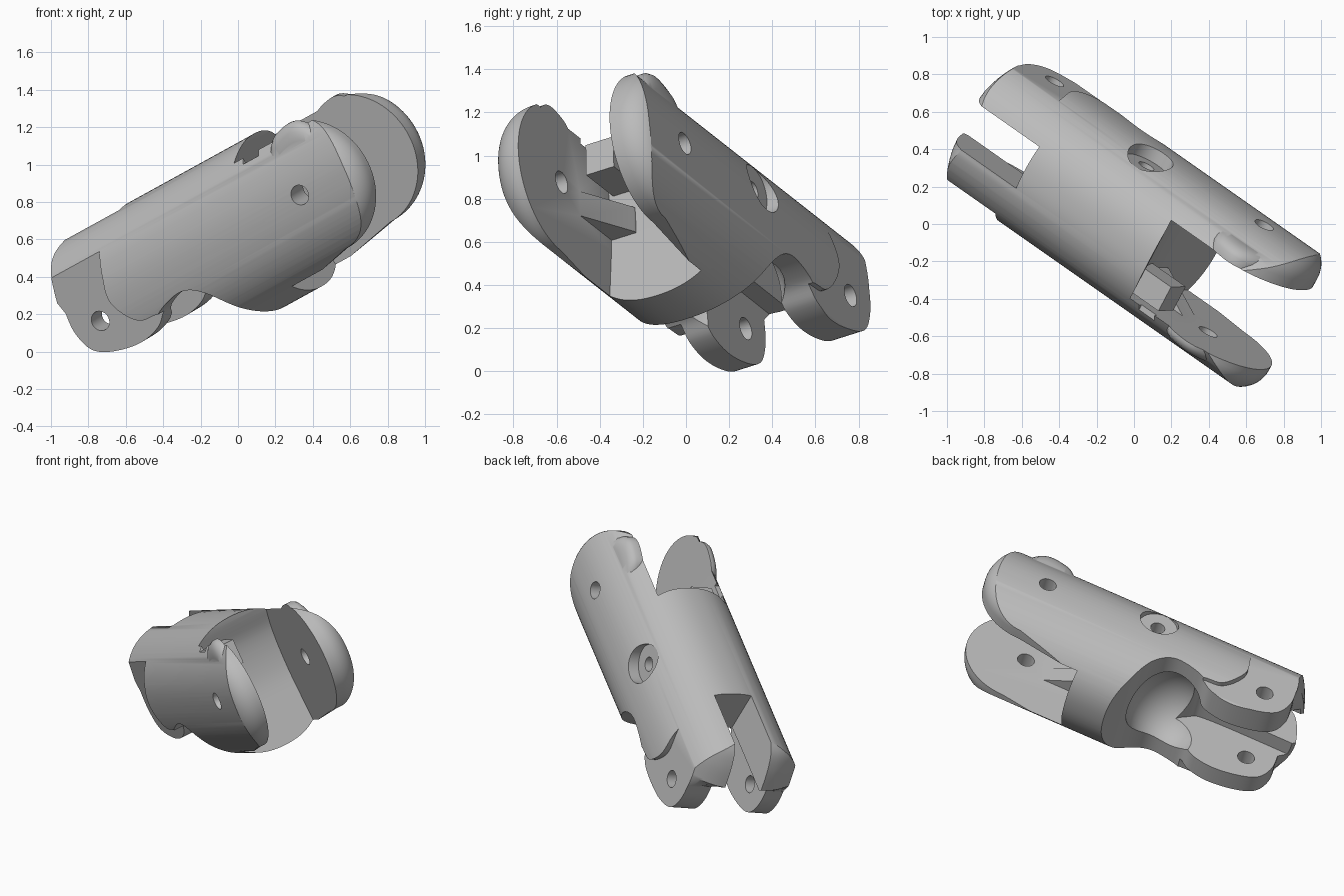
import bpy, bmesh, math
from mathutils import Matrix, Vector

old = bpy.data.objects.get("Cube")
if old:
    bpy.data.objects.remove(old, do_unlink=True)

grey = bpy.data.materials.new("light_grey")
grey.use_nodes = True
grey.diffuse_color = (0.5, 0.5, 0.5, 1)
grey.node_tree.nodes["Principled BSDF"].inputs["Base Color"].default_value = (0.5, 0.5, 0.5, 1)


# Local frame: x along the link, y along the hinge pins, z towards its back
def make_object(name, bm):
    bmesh.ops.recalc_face_normals(bm, faces=bm.faces)
    mesh = bpy.data.meshes.new(name)
    bm.to_mesh(mesh)
    bm.free()
    mesh.materials.append(grey)
    obj = bpy.data.objects.new(name, mesh)
    bpy.context.collection.objects.link(obj)
    return obj


def loft(name, rings):
    bm = bmesh.new()
    loops = [[bm.verts.new(p) for p in ring] for ring in rings]
    for one, two in zip(loops, loops[1:]):
        for i in range(len(one)):
            j = (i + 1) % len(one)
            bm.faces.new((one[i], one[j], two[j], two[i]))
    bm.faces.new(loops[0])
    bm.faces.new(loops[-1])
    return make_object(name, bm)


def at_y(profile, y):
    return [(x, y, z) for x, z in profile]


def prism(name, profile, y0, y1):
    return loft(name, [at_y(profile, y0), at_y(profile, y1)])


def arc(x, z, r, start, end, n=40):
    angles = [math.radians(start + (end - start) * i / n) for i in range(n + 1)]
    return [(x + r * math.cos(a), z + r * math.sin(a)) for a in angles]


def circle(x, z, r):
    return arc(x, z, r, 0, 360)[:-1]


def box(x0, x1, z0, z1):
    return [(x0, z0), (x1, z0), (x1, z1), (x0, z1)]


def smooth(points, steps=6):
    # Rounded open path through the given points
    out = []
    for i in range(len(points) - 1):
        p = [Vector(points[min(max(i + k, 0), len(points) - 1)]) for k in (-1, 0, 1, 2)]
        for s in range(steps):
            t = s / steps
            out.append(tuple(0.5 * (2 * p[1] + (p[2] - p[0]) * t
                             + (2 * p[0] - 5 * p[1] + 4 * p[2] - p[3]) * t * t
                             + (3 * p[1] - p[0] - 3 * p[2] + p[3]) * t ** 3)))
    return out + [points[-1]]


def combine(body, tool, operation):
    mod = body.modifiers.new(operation.lower(), "BOOLEAN")
    mod.operation, mod.object, mod.solver = operation, tool, "EXACT"
    bpy.context.view_layer.objects.active = body
    bpy.ops.object.modifier_apply(modifier=mod.name)
    bpy.data.objects.remove(tool, do_unlink=True)


# Main shell: slightly squared oval tube
def section(x, power=2.25, n=96):
    ring = []
    for i in range(n):
        c, s = math.cos(2 * math.pi * i / n), math.sin(2 * math.pi * i / n)
        r = (abs(c / 0.41) ** power + abs(s / 0.445) ** power) ** (-1 / power)
        ring.append((x, r * c, -0.065 + r * s))
    return ring


link = loft("finger_link", [section(-1.3), section(1.3)])

# Side outline with softened sides: rear hood, hinge lugs, saddle, round front
hood = smooth([(-0.9, 0.39), (-0.99, 0.33), (-1.05, 0.23), (-1.095, 0.1)])
lug = smooth([(-1.02, 0.03), (-1.03, -0.08), (-1.0, -0.19), (-0.93, -0.25), (-0.8, -0.29),
              (-0.67, -0.3), (-0.55, -0.27), (-0.45, -0.2), (-0.27, -0.165), (-0.15, -0.24),
              (-0.06, -0.4), (0.0, -0.5), (0.06, -0.6)])


def outline(y):
    s = min(max((abs(y) - 0.29) / 0.14, 0), 1)
    inset = 0.13 * (1 - math.sqrt(1 - s * s))
    front = arc(0.688, -0.018, 0.373 - inset, -90, 90)
    shift = 1.2 * max(abs(y) - 0.1, 0) ** 2
    back = [(x + shift, z) for x, z in hood]
    return at_y(back + lug + [(0.2, -0.6), (0.36, -0.45)] + front + [(0.3, 0.42), (-0.7, 0.5)], y)


soft = [0.1, 0.15, 0.2, 0.25] + [0.29 + 0.14 * math.sin(math.pi / 2 * i / 12) for i in range(13)]
combine(link, loft("outline", [outline(y) for y in [-y for y in reversed(soft)] + soft]), "INTERSECT")

# Flat outer faces of the rear lugs
flat = [(-1.3, 0.27), (-0.64, 0.25)] + smooth([(-0.67, 0.1), (-0.69, -0.04), (-0.6, -0.19),
        (-0.44, -0.23), (-0.3, -0.45)]) + [(-1.3, -0.45)]
for y in (-0.325, 0.37):
    combine(link, prism("lug_flat", flat, y, math.copysign(0.6, y)), "DIFFERENCE")

# Soft stop pads on top of the fork
pad = smooth([(0.92, 0.2), (0.85, 0.3), (0.78, 0.342), (0.69, 0.335), (0.61, 0.3), (0.54, 0.2)])
for side in (-1, 1):
    rings = [at_y([(x, z - drop) for x, z in pad], side * y)
             for y, drop in ((0.2, 0), (0.28, 0), (0.305, 0.015), (0.325, 0.05), (0.335, 0.1))]
    combine(link, loft("stop_pad", rings), "UNION")

# Front fork slot with a hollow floor
floor = smooth([(0.39, 0.6), (0.36, 0.38), (0.27, 0.18), (0.235, -0.06), (0.25, -0.3), (0.28, -0.6)])
combine(link, prism("front_slot", floor + [(1.3, -0.6), (1.3, 0.6)], -0.262, 0.235), "DIFFERENCE")
combine(link, prism("edge_notch", box(0.39, 0.5, 0.27, 0.6), -0.3, -0.2), "DIFFERENCE")

# Rear slot, wider around the hinge, and the scooped opening beneath
combine(link, prism("rear_slot", box(-1.3, -0.54, -0.7, 0.6), -0.1, 0.16), "DIFFERENCE")
under = smooth([(-1.3, 0.08), (-0.55, 0.08), (-0.4, 0.03), (-0.3, -0.1), (-0.26, -0.3), (-0.2, -0.6)])
combine(link, prism("under_slot", under + [(-1.3, -0.6)], -0.2, 0.2), "DIFFERENCE")
bm = bmesh.new()
bmesh.ops.create_uvsphere(bm, u_segments=48, v_segments=24, radius=1,
                          matrix=Matrix.Translation((-0.32, 0, -0.22))
                          @ Matrix.Diagonal((0.26, 0.3, 0.26, 1)))
combine(link, make_object("scoop", bm), "DIFFERENCE")

# Cord tab and sloped rib inside the fork
combine(link, prism("cord_tab", box(0.18, 0.49, 0.1, 0.26), -0.24, -0.09), "UNION")
rib = [(0.18, -0.28), (0.55, -0.28), (0.25, -0.13), (0.18, -0.13)]
combine(link, loft("cord_rib", [[(x, y, z) for x, y in rib] for z in (-0.12, 0.01)]), "UNION")

# Pin holes and the recessed screw hole
for x, z in ((0.676, -0.018), (-0.853, -0.095)):
    combine(link, prism("pin_hole", circle(x, z, 0.054), -0.7, 0.7), "DIFFERENCE")
combine(link, prism("screw_recess", circle(-0.05, 0.095, 0.125), 0.335, 0.7), "DIFFERENCE")
combine(link, prism("screw_hole", circle(-0.05, 0.095, 0.045), 0.05, 0.7), "DIFFERENCE")

# Tilt the link into place
along = Vector((0.747, -0.523, 0.411)).normalized()
up = along.cross(Vector((0.45, 0.85, 0.27))).normalized()
link.data.transform(Matrix.Translation((0, 0, 0.685))
                    @ Matrix((along, up.cross(along), up)).transposed().to_4x4())

bpy.ops.object.select_all(action="DESELECT")
link.select_set(True)
bpy.context.view_layer.objects.active = link
bpy.ops.object.shade_smooth_by_angle(angle=math.radians(32))
